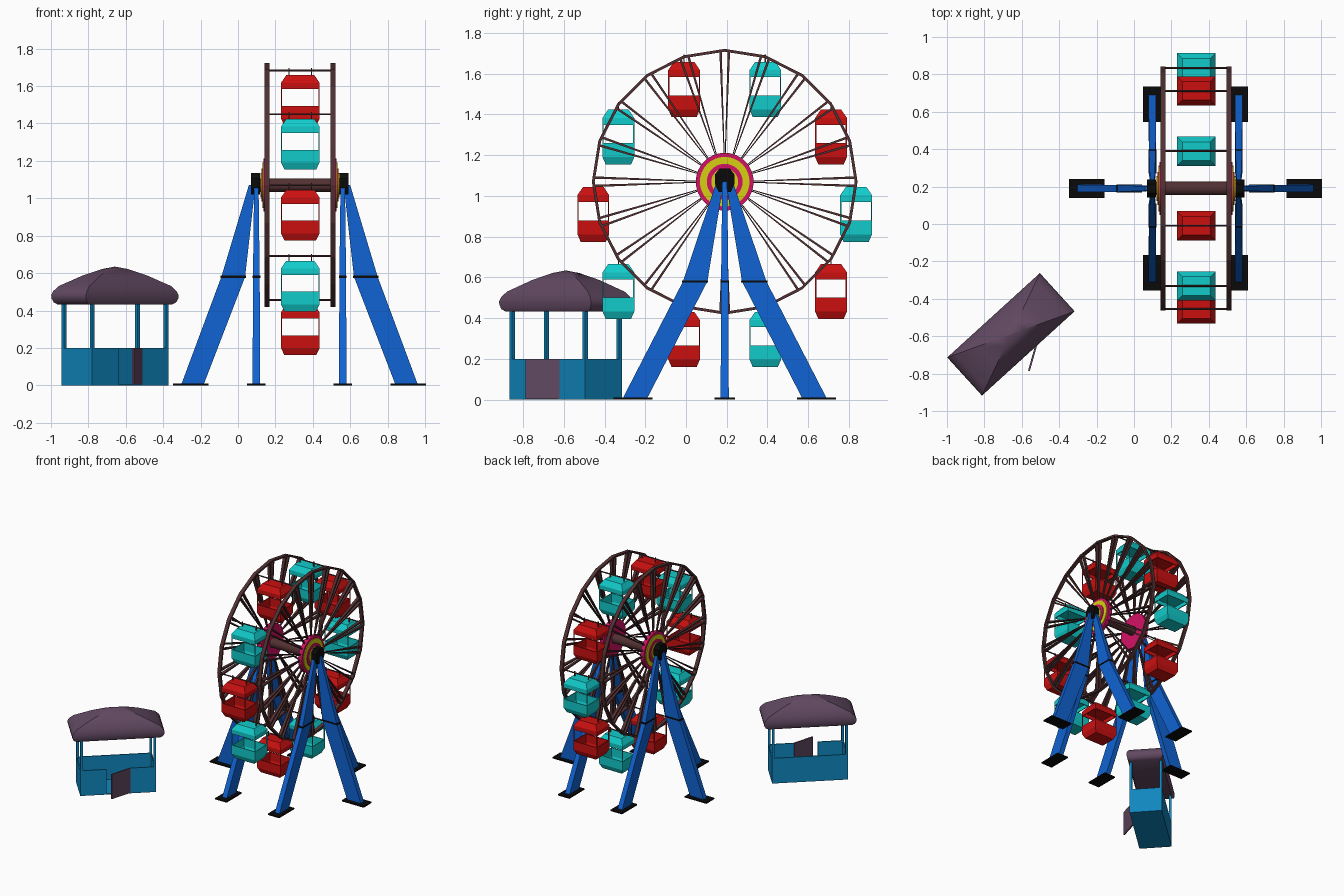
import bpy, bmesh, math
from mathutils import Vector, Matrix

if "Cube" in bpy.data.objects:
    bpy.data.objects.remove(bpy.data.objects["Cube"])


def mat(name, rgb):
    m = bpy.data.materials.new(name)
    m.diffuse_color = (*rgb, 1)
    m.use_nodes = True
    m.node_tree.nodes["Principled BSDF"].inputs["Base Color"].default_value = m.diffuse_color
    return m


BROWN = mat("brown", (.085, .03, .032))
RED = mat("red", (.6, .005, .005))
TEAL = mat("teal", (.006, .6, .6))
BLUE = mat("blue", (.005, .125, .65))
PURPLE = mat("purple", (.12, .066, .12))
BOOTH = mat("booth blue", (.005, .24, .52))
YELLOW = mat("yellow", (.68, .62, .006))
MAGENTA = mat("magenta", (.65, .006, .13))
BLACK = mat("black", (.003, .003, .003))

WX, WY, WZ, R = .33, .19, 1.07, .645      # wheel centre and radius


def finish(bm, name, material, matrix=None):
    bmesh.ops.recalc_face_normals(bm, faces=bm.faces)
    me = bpy.data.meshes.new(name)
    bm.to_mesh(me)
    bm.free()
    me.materials.append(material)
    ob = bpy.data.objects.new(name, me)
    if matrix:
        ob.matrix_world = matrix
    bpy.context.collection.objects.link(ob)
    return ob


def loft(bm, loops, closed=False):
    """Skin equal-sized loops of points; cap the ends or close into a ring."""
    vs = [[bm.verts.new(p) for p in l] for l in loops]
    n = len(vs[0])
    for i in range(len(vs) if closed else len(vs) - 1):
        a, b = vs[i], vs[(i + 1) % len(vs)]
        for j in range(n):
            k = (j + 1) % n
            bm.faces.new((a[j], a[k], b[k], b[j]))
    if not closed:
        bm.faces.new(vs[0])
        bm.faces.new(vs[-1])


def rect(hx, hy, z):
    return [(-hx, -hy, z), (hx, -hy, z), (hx, hy, z), (-hx, hy, z)]


def box(bm, x0, x1, y0, y1, z0, z1):
    loft(bm, [[(x0, y0, z), (x1, y0, z), (x1, y1, z), (x0, y1, z)] for z in (z0, z1)])


def cyl_x(bm, x0, x1, r, y=WY, z=WZ, n=32):
    loft(bm, [[(x, y + r * math.cos(2 * math.pi * i / n), z + r * math.sin(2 * math.pi * i / n))
               for i in range(n)] for x in (x0, x1)])


def polar(x, r, a):
    return Vector((x, WY + r * math.cos(a), WZ + r * math.sin(a)))


# wheel rims, twenty straight segments each
STEP = math.pi / 10
for side, rx in (("left", .155), ("right", .508)):
    bm = bmesh.new()
    loft(bm, [[polar(rx + dx, r, i * STEP) for dx, r in
               ((-.014, .638), (.014, .638), (.014, .652), (-.014, .652))]
              for i in range(20)], closed=True)
    finish(bm, side + "_rim", BROWN)

    # paired tapering spokes
    bm = bmesh.new()
    for i in range(20):
        for s in (-1, 1):
            p, q = polar(rx, .06, i * STEP), polar(rx, .64, i * STEP + s * .032)
            t = (q - p).cross(Vector((1, 0, 0))).normalized()
            X = Vector((1, 0, 0))
            loft(bm, [[c + X * w * u + t * h * v for u, v in ((-1, -1), (1, -1), (1, 1), (-1, 1))]
                      for c, w, h in ((p, .003, .0015), (q, .013, .006))])
    finish(bm, side + "_spokes", BROWN)

    # stacked hub discs stepping outward
    out = -1 if side == "left" else 1
    for k, (r, m) in enumerate(((.142, MAGENTA), (.122, YELLOW), (.088, MAGENTA), (.066, YELLOW))):
        bm = bmesh.new()
        a, b = rx - out * (.014 - k * .006), rx + out * (.018 + k * .006)
        cyl_x(bm, min(a, b), max(a, b), r)
        finish(bm, f"{side}_hub_disc_{k + 1}", m)

# axle
bm = bmesh.new()
cyl_x(bm, .1, .56, .036, n=20)
finish(bm, "axle", BROWN)

# cabins hanging level from crossbars
for i in range(10):
    p = polar(WX + .003, R, i * 2 * STEP)
    color = TEAL if i % 2 == 0 else RED
    place = Matrix.Translation(p)
    bm = bmesh.new()
    cyl_x(bm, -.176, .176, .005, 0, 0, 8)
    for s in (-.06, .06):
        box(bm, s - .003, s + .003, -.003, .003, -.03, .012)
    finish(bm, f"crossbar_{i}", BROWN, place)
    bm = bmesh.new()
    # roof with hollow underside
    loft(bm, [rect(.096, .071, -.07), rect(.097, .072, -.1), rect(.103, .078, -.1),
              rect(.103, .078, -.066), rect(.075, .05, -.025)])
    # open tub
    loft(bm, [rect(.083, .06, -.285), rect(.097, .072, -.255), rect(.097, .072, -.19),
              rect(.103, .078, -.19), rect(.103, .078, -.258), rect(.085, .062, -.295)])
    # corner posts
    for sx in (-1, 1):
        for sy in (-1, 1):
            box(bm, sx * .1 - .003, sx * .1 + .003, sy * .075 - .003, sy * .075 + .003, -.2, -.09)
    finish(bm, f"cabin_{i}", color, place)


# support legs: local x runs outward from the bearing
def leg(name, hx, angle, spread):
    place = Matrix.Translation((hx, WY, 0)) @ Matrix.Rotation(angle, 4, 'Z')

    def section(a, b, w, z):
        return [(a, -w, z), (b, -w, z), (b, w, z), (a, w, z)]
    k0, k1, f0, f1 = spread
    bm = bmesh.new()
    loft(bm, [section(f0, f1, .02, .008), section(k0, k1, .018, .58), section(.005, .04, .012, 1.07)])
    finish(bm, name, BLUE, place)
    bm = bmesh.new()
    box(bm, k0 - .004, k1 + .004, -.021, .021, .575, .586)
    finish(bm, name + "_joint_band", BLACK, place)
    bm = bmesh.new()
    box(bm, f0 - .025, f1 + .045, -.05, .05, 0, .01)
    finish(bm, name + "_foot", BLACK, place)


for side, hx, out in (("left", .098, math.pi), ("right", .56, 0)):
    leg(side + "_outer_leg", hx, out, (.06, .187, .28, .4))
    leg(side + "_front_leg", hx, -math.pi / 2, (.085, .205, .38, .5))
    leg(side + "_back_leg", hx, math.pi / 2, (.085, .205, .38, .5))
    # bearing block with chamfered top
    bm = bmesh.new()
    shape = ((-.03, 1.02), (.03, 1.02), (.048, 1.06), (.048, 1.105), (.025, 1.135),
             (-.025, 1.135), (-.048, 1.105), (-.048, 1.06))
    cx = hx - .005 if side == "left" else hx + .007
    loft(bm, [[(x, WY + y, z) for y, z in shape] for x in (cx - .024, cx + .024)])
    finish(bm, side + "_bearing_block", BLACK)

# ticket booth in its own turned frame, local -y is the entrance side
booth = Matrix.Translation((-.658, -.59, 0)) @ Matrix.Rotation(math.radians(42.3), 4, 'Z')
L, S, T = .275, .122, .008
bm = bmesh.new()
box(bm, -L, L, -S, S, 0, .008)
box(bm, -L, L, S - T, S, 0, .2)
for s in (-1, 1):
    a, b = sorted((s * L, s * (L - T)))
    box(bm, a, b, -S, S, 0, .2)
    a, b = sorted((s * L, s * .086))
    box(bm, a, b, -S, -S + T, 0, .2)
finish(bm, "booth_walls", BOOTH, booth)

bm = bmesh.new()
for sx in (-1, 1):
    for sy in (-1, 1):
        x, y = sx * (L - .009), sy * (S - .009)
        box(bm, x - .009, x + .009, y - .009, y + .009, .19, .45)
finish(bm, "booth_posts", BOOTH, booth)

# booth roof with rounded eaves
bm = bmesh.new()
loft(bm, [rect(.335 * f, .138 * f, z) for f, z in
          ((.9, .432), (.965, .445), (.995, .465), (1, .482), (.97, .503), (.88, .531),
           (.5, .588), (.2, .622), (.01, .634))])
roof = finish(bm, "booth_roof", PURPLE, booth)
bpy.context.view_layer.objects.active = roof
roof.select_set(True)
bpy.ops.object.shade_smooth_by_angle(angle=math.radians(35))

# open door swung out from its hinge
hinge = Matrix.Translation((-.515, -.62, 0)) @ Matrix.Rotation(math.atan2(-.166, -.047), 4, 'Z')
bm = bmesh.new()
box(bm, 0, .172, -.005, .005, .004, .2)
finish(bm, "booth_door", PURPLE, hinge)
